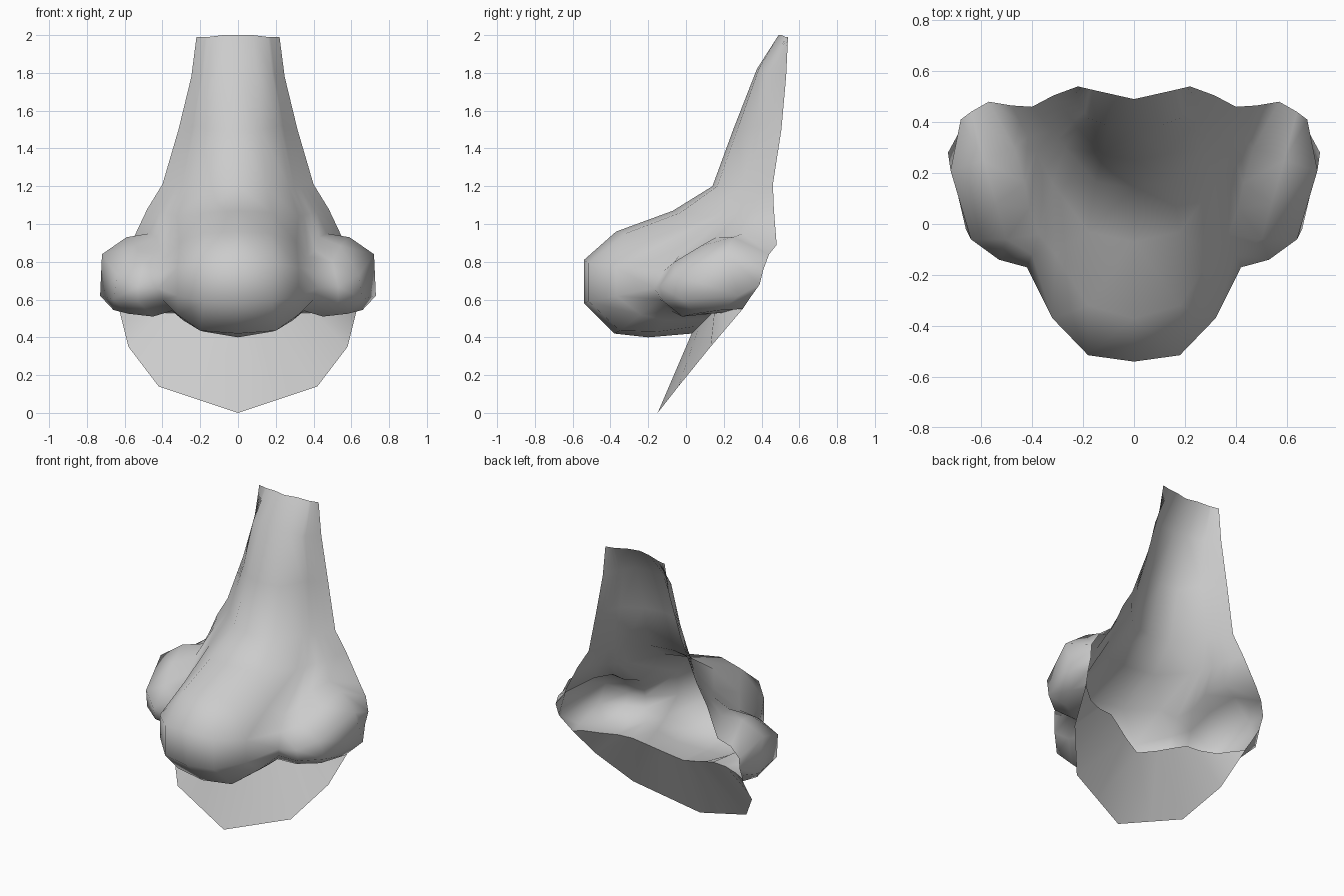
import bpy
from mathutils import Vector


def lerp_points(a, b, ts):
    a, b = Vector(a), Vector(b)
    return [a.lerp(b, t) for t in ts]


# Bridge: centre, front, flank and back-edge point of each cross-section (right half)
bridge = [
    [(0, .49, 2), (.08, .508, 2), (.16, .526, 1.99), (.22, .54, 1.99)],
    [(0, .375, 1.82), (.10, .385, 1.82), (.18, .415, 1.80), (.247, .53, 1.78)],
    [(0, .25, 1.5), (.12, .272, 1.5), (.22, .375, 1.52), (.315, .505, 1.5)],
    [(0, .14, 1.2), (.15, .165, 1.2), (.27, .30, 1.2), (.40, .46, 1.21)],
    [(0, -.07, 1.07), (.18, -.03, 1.06), (.32, .16, 1.04), (.48, .465, 1.08)],
]

# Tip: rows from the top of the ball, round the front, to the base above the lip
tip = [
    [(0, -.37, .96), (.18, -.32, .95), (.31, -.12, .90)],
    [(0, -.54, .81), (.18, -.515, .79), (.32, -.37, .77)],
    [(0, -.54, .58), (.18, -.515, .59), (.32, -.37, .62)],
    [(0, -.38, .42), (.20, -.35, .435), (.32, -.24, .52)],
    [(0, -.20, .40), (.18, -.15, .43), (.29, -.11, .49)],
    [(0, .03, .42), (.12, .07, .46), (.22, .11, .50)],
]

# Nostril wing: same rows, from the groove beside the tip round to the back edge
wing = [
    [(.37, -.04, .83), (.41, .06, .86), (.43, .16, .93), (.47, .30, .95), (.57, .48, .89)],
    [(.40, -.12, .75), (.50, -.06, .80), (.54, .08, .885), (.59, .25, .93), (.64, .44, .84)],
    [(.42, -.17, .66), (.53, -.14, .67), (.64, -.06, .73), (.72, .21, .84), (.68, .41, .76)],
    [(.40, -.14, .60), (.53, -.12, .59), (.66, -.02, .60), (.73, .28, .62), (.67, .39, .68)],
    [(.35, -.08, .54), (.45, -.02, .51), (.58, .05, .525), (.66, .19, .545), (.65, .34, .61)],
    [(.30, .14, .53), (.40, .15, .53), (.50, .19, .53), (.59, .26, .55), (.63, .30, .55)],
]

# Upper lip: free lower edge
lip = [(0, -.15, 0), (.42, -.04, .14), (.58, .13, .35), (.63, .30, .55)]

# Bring every row to eight columns
rows = [r[:2] + lerp_points(r[2], r[3], (0, .2, .4, .6, .8, 1)) for r in bridge]
rows += [t + w for t, w in zip(tip, wing)]
rows.append(lerp_points(lip[0], lip[1], (0, .5, 1))
            + lerp_points(lip[1], lip[2], (.5, 1))
            + lerp_points(lip[2], lip[3], (.33, .67, 1)))

# Skin the half shell
n = 8
verts = [tuple(p) for r in rows for p in r]
faces = [(i * n + j, (i + 1) * n + j, (i + 1) * n + j + 1, i * n + j + 1)
         for i in range(len(rows) - 1) for j in range(n - 1)]
mesh = bpy.data.meshes.new("nose")
mesh.from_pydata(verts, [], faces)
nose = bpy.data.objects.new("nose", mesh)
bpy.context.collection.objects.link(nose)
for p in mesh.polygons:
    p.use_smooth = True

# Keep the fold between nose base and lip crisp
fold = len(rows) - 2
for e in mesh.edges:
    e.use_edge_sharp = all(v // n == fold for v in e.vertices)

# Mirror to the other side, welding the centre line
mirror = nose.modifiers.new("mirror", 'MIRROR')
mirror.use_clip = True
mirror.merge_threshold = 0.001
